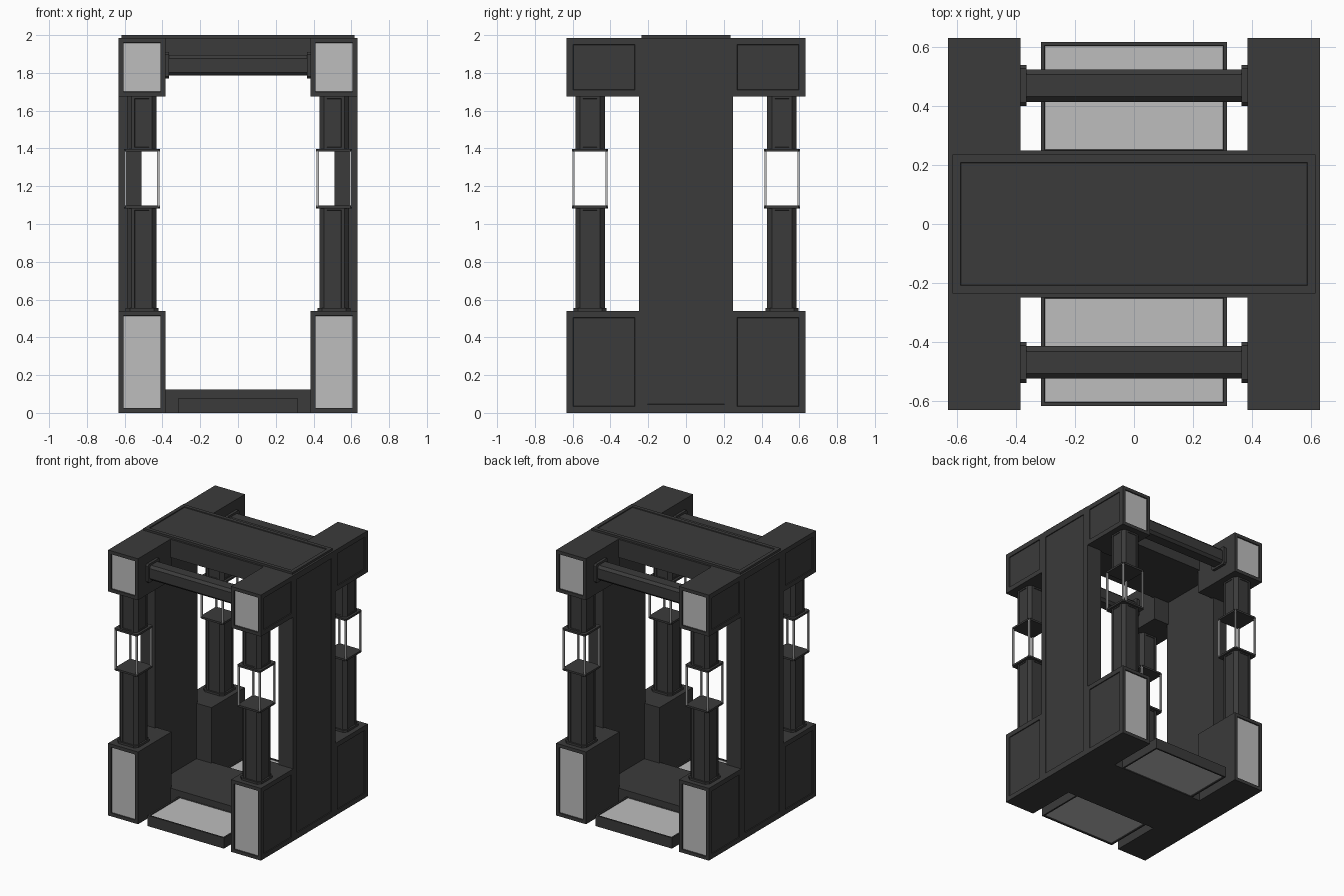
import bpy, bmesh
from mathutils import Vector

cube = bpy.data.objects.get("Cube")
if cube:
    bpy.data.objects.remove(cube, do_unlink=True)


def material(name, value):
    m = bpy.data.materials.new(name)
    m.use_nodes = True
    colour = (value, value, value, 1)
    m.diffuse_color = colour
    m.node_tree.nodes["Principled BSDF"].inputs["Base Color"].default_value = colour
    return m


MATERIALS = [material("charcoal", 0.043), material("light_grey", 0.51)]
DARK, LIGHT = 0, 1
LEFT, FRONT, UP = Vector((1, 0, 0)), Vector((0, -1, 0)), Vector((0, 0, 1))


def box(name, low, high, mat=DARK, mirror=(), chamfer=0, edges=None, panels=()):
    """Box between two corners. Panels are (direction, border, depth, material)."""
    low, high = Vector(low), Vector(high)
    bm = bmesh.new()
    bmesh.ops.create_cube(bm, size=1)
    for v in bm.verts:
        v.co = (low + high) / 2 + v.co * (high - low)
    for f in bm.faces:
        f.material_index = mat
    if chamfer:
        chosen = [e for e in bm.edges
                  if abs((e.verts[0].co - e.verts[1].co).normalized().dot(edges)) > 0.9]
        bmesh.ops.bevel(bm, geom=chosen, offset=chamfer, segments=1, affect="EDGES")
    bm.normal_update()
    for direction, border, depth, panel_mat in panels:
        face = max(bm.faces, key=lambda f: (round(f.normal.dot(direction), 2), f.calc_area()))
        bmesh.ops.inset_region(bm, faces=[face], thickness=border, use_even_offset=True)
        bmesh.ops.inset_region(bm, faces=[face], thickness=0.002, depth=-depth)
        face.material_index = panel_mat
        bm.normal_update()
    mesh = bpy.data.meshes.new(name)
    bm.to_mesh(mesh)
    bm.free()
    for m in MATERIALS:
        mesh.materials.append(m)
    obj = bpy.data.objects.new(name, mesh)
    bpy.context.collection.objects.link(obj)
    if mirror:
        mod = obj.modifiers.new("Mirror", "MIRROR")
        mod.use_axis = ["x" in mirror, "y" in mirror, False]
    return obj


# Corner blocks with a light end panel and a recessed side panel
for name, bottom, top in (("lower_corner_block", 0, 0.54), ("upper_corner_block", 1.675, 1.985)):
    box(name, (0.385, -0.632, bottom), (0.632, -0.236, top), mirror="xy",
        panels=[(FRONT, 0.025, 0.008, LIGHT), (LEFT, 0.035, 0.006, DARK)])

# Side walls with tall recessed panels
box("side_wall", (0.51, -0.25, 0), (0.632, 0.25, 1.985), mirror="x",
    panels=[(LEFT, 0.045, 0.006, DARK)])

# Roof and its raised cap
box("roof", (-0.52, -0.25, 1.85), (0.52, 0.25, 1.985))
box("roof_cap", (-0.617, -0.236, 1.98), (0.617, 0.236, 2),
    panels=[(UP, 0.028, 0.006, DARK)])

# Floor and end trays, light above and below
box("floor", (-0.52, -0.25, 0), (0.52, 0.25, 0.125))
box("floor_tray", (-0.316, -0.618, 0), (0.316, -0.24, 0.08), mirror="y",
    panels=[(UP, 0.012, 0.006, LIGHT), (-UP, 0.012, 0.006, LIGHT)])

# Cross bars between the upper blocks, with end flanges
box("cross_bar", (-0.37, -0.525, 1.785), (0.37, -0.415, 1.895), mirror="y",
    chamfer=0.018, edges=LEFT)
box("bar_flange", (0.365, -0.54, 1.77), (0.39, -0.4, 1.91), mirror="xy",
    chamfer=0.012, edges=LEFT)

# Corner columns, collars, plates and the open rod cages
CX, CY = 0.509, -0.508


def post(name, half, bottom, top, chamfer, panels=()):
    box(name, (CX - half, CY - half, bottom), (CX + half, CY + half, top),
        mirror="xy", chamfer=chamfer, edges=UP, panels=panels)


grooves = [(d, 0.016, 0.004, DARK) for d in (LEFT, -LEFT, FRONT, -FRONT)]
post("lower_column", 0.078, 0.53, 1.09, 0.024, grooves)
post("upper_column", 0.078, 1.39, 1.68, 0.024, grooves)
post("column_collar", 0.087, 0.535, 0.555, 0.024)
post("lower_cage_plate", 0.095, 1.083, 1.097, 0.008)
post("upper_cage_plate", 0.095, 1.383, 1.397, 0.008)
for i, (sx, sy) in enumerate(((1, 1), (1, -1), (-1, 1), (-1, -1))):
    x, y, r = CX + sx * 0.087, CY + sy * 0.087, 0.006
    box(f"cage_rod_{i + 1}", (x - r, y - r, 1.09), (x + r, y + r, 1.39),
        mat=LIGHT, mirror="xy")
